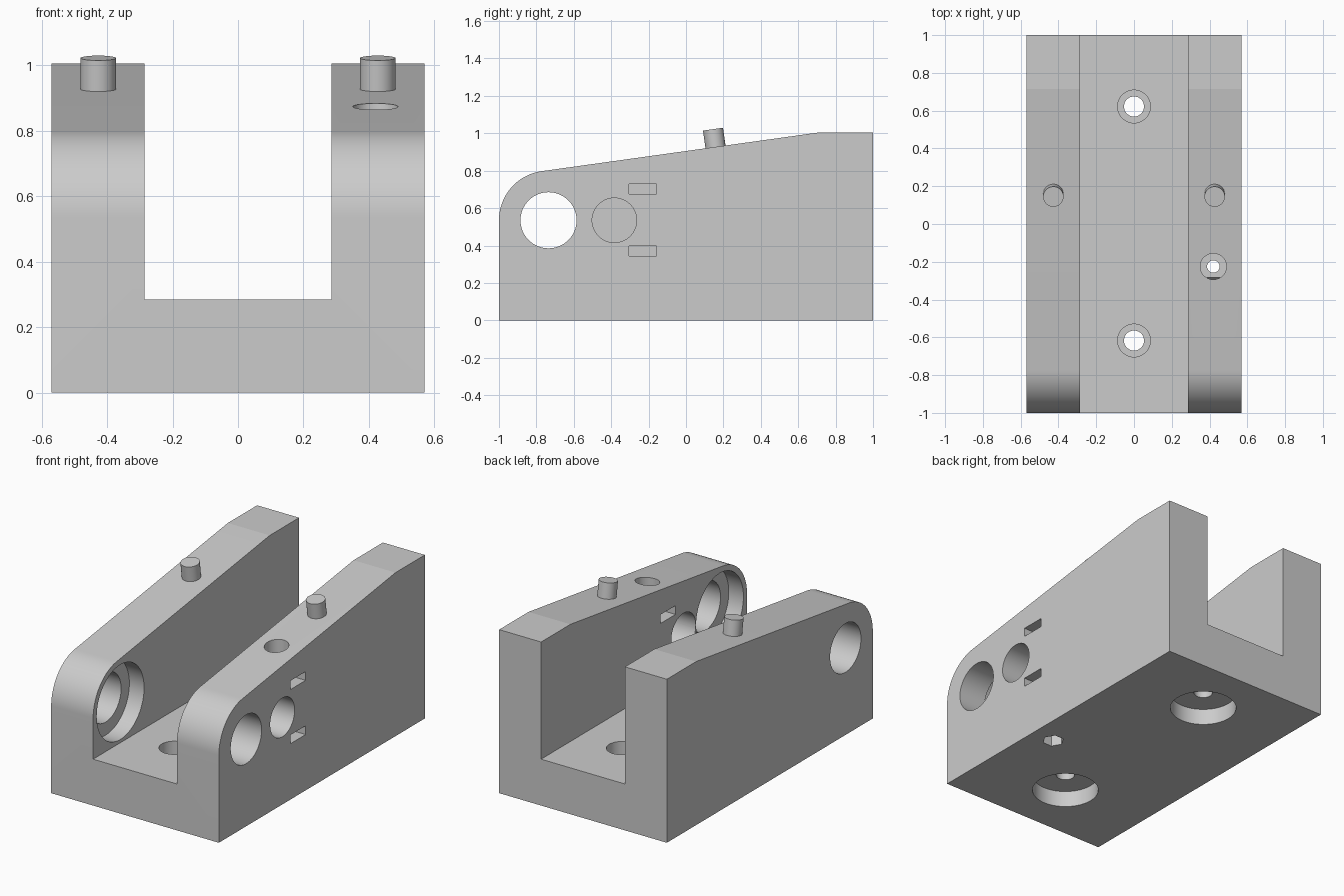
import bpy
import bmesh
from math import sin, cos, pi, radians, atan2
from mathutils import Matrix, Vector

cube = bpy.data.objects.get("Cube")
if cube:
    bpy.data.objects.remove(cube, do_unlink=True)

grey = bpy.data.materials.new("plain grey")
grey.use_nodes = True
grey.diffuse_color = (0.6, 0.6, 0.6, 1)
grey.node_tree.nodes["Principled BSDF"].inputs["Base Color"].default_value = (0.6, 0.6, 0.6, 1)

HALF_W, WALL_IN, FLOOR = 0.57, 0.285, 0.285
PIVOT_Y, PIVOT_Z, NOSE_R = -0.735, 0.535, 0.265
SLOPE = radians(8)


def make_object(name, bm):
    bmesh.ops.recalc_face_normals(bm, faces=bm.faces)
    mesh = bpy.data.meshes.new(name)
    bm.to_mesh(mesh)
    bm.free()
    mesh.materials.append(grey)
    obj = bpy.data.objects.new(name, mesh)
    bpy.context.collection.objects.link(obj)
    return obj


def activate(obj):
    bpy.ops.object.select_all(action="DESELECT")
    obj.select_set(True)
    bpy.context.view_layer.objects.active = obj


def rod(name, start, end, radius, sides=64, turn=0):
    """Cylinder running between two points."""
    a, b = Vector(start), Vector(end)
    axis = b - a
    place = Matrix.Translation((a + b) / 2) @ axis.to_track_quat("Z", "Y").to_matrix().to_4x4()
    bm = bmesh.new()
    bmesh.ops.create_cone(bm, cap_ends=True, segments=sides, radius1=radius, radius2=radius,
                          depth=axis.length, matrix=place @ Matrix.Rotation(turn, 4, "Z"))
    return make_object(name, bm)


def box(name, low, high):
    a, b = Vector(low), Vector(high)
    bm = bmesh.new()
    bmesh.ops.create_cube(bm, size=1, matrix=Matrix.Translation((a + b) / 2)
                          @ Matrix.Diagonal((*(b - a), 1)))
    return make_object(name, bm)


def cut(target, cutter):
    cutter.hide_render = True
    mod = target.modifiers.new("cut", "BOOLEAN")
    mod.operation, mod.solver, mod.object = "DIFFERENCE", "EXACT", cutter
    activate(target)
    bpy.ops.object.modifier_apply(modifier=mod.name)
    bpy.data.objects.remove(cutter, do_unlink=True)


# Body: side profile with rounded nose and sloping top, extruded across the width
profile = [(1, 1.005), (1, 0), (-1, 0)]
steps = 24
for i in range(steps + 1):
    t = pi + (SLOPE - pi / 2) * i / steps
    profile.append((PIVOT_Y + NOSE_R * cos(t), PIVOT_Z + NOSE_R * sin(t)))
profile.append((0.715, 1.005))
bm = bmesh.new()
side = bm.faces.new([bm.verts.new((-HALF_W, y, z)) for y, z in profile])
extruded = bmesh.ops.extrude_face_region(bm, geom=[side])["geom"]
bmesh.ops.translate(bm, vec=(2 * HALF_W, 0, 0),
                    verts=[v for v in extruded if isinstance(v, bmesh.types.BMVert)])
body = make_object("channel_body", bm)
cut(body, box("channel_cutter", (-WALL_IN, -2, FLOOR), (WALL_IN, 2, 2)))

# Pivot bore through both walls, with a shallow recess on each inner face
cut(body, rod("bore_cutter", (-1, PIVOT_Y, PIVOT_Z), (1, PIVOT_Y, PIVOT_Z), 0.15))
for s in (-1, 1):
    cut(body, rod("recess_cutter", (s * 0.2, PIVOT_Y, PIVOT_Z),
                  (s * 0.385, PIVOT_Y, PIVOT_Z), 0.23))

# Second bore and two nut slots through the left wall only
cut(body, rod("side_bore_cutter", (0.2, -0.383, PIVOT_Z), (1, -0.383, PIVOT_Z), 0.119))
for z in (0.703, 0.37):
    cut(body, box("slot_cutter", (0.2, -0.305, z - 0.027), (1, -0.157, z + 0.027)))

# Upright screw hole in the left wall: wide top, narrow middle, six-sided base
SX, SY = 0.42, -0.225
cut(body, rod("screw_top_cutter", (SX, SY, 0.6), (SX, SY, 1.5), 0.069))
cut(body, rod("screw_shank_cutter", (SX, SY, -0.1), (SX, SY, 0.9), 0.033, 32))
cut(body, rod("screw_base_cutter", (SX, SY, -0.1), (SX, SY, 0.2), 0.062, 6, pi / 2))

# Stepped mounting holes in the floor
for y in (-0.617, 0.622):
    for low, high, r in ((-0.1, 0.1, 0.19), (-0.1, 0.5, 0.053), (0.16, 0.5, 0.087)):
        cut(body, rod("mount_cutter", (0, y, low), (0, y, high), r))

# Alignment pins standing square to the sloping top
lean = Vector((0, -sin(SLOPE), cos(SLOPE)))
pins = []
for s, label in ((1, "left"), (-1, "right")):
    foot = Vector((s * 0.427, 0.158, 0.925))
    pins.append(rod(label + "_pin", foot - lean * 0.01, foot + lean * 0.098, 0.054, 48))

for obj in [body] + pins:
    activate(obj)
    bpy.ops.object.shade_smooth_by_angle(angle=radians(7.5) if obj == body else radians(30))
